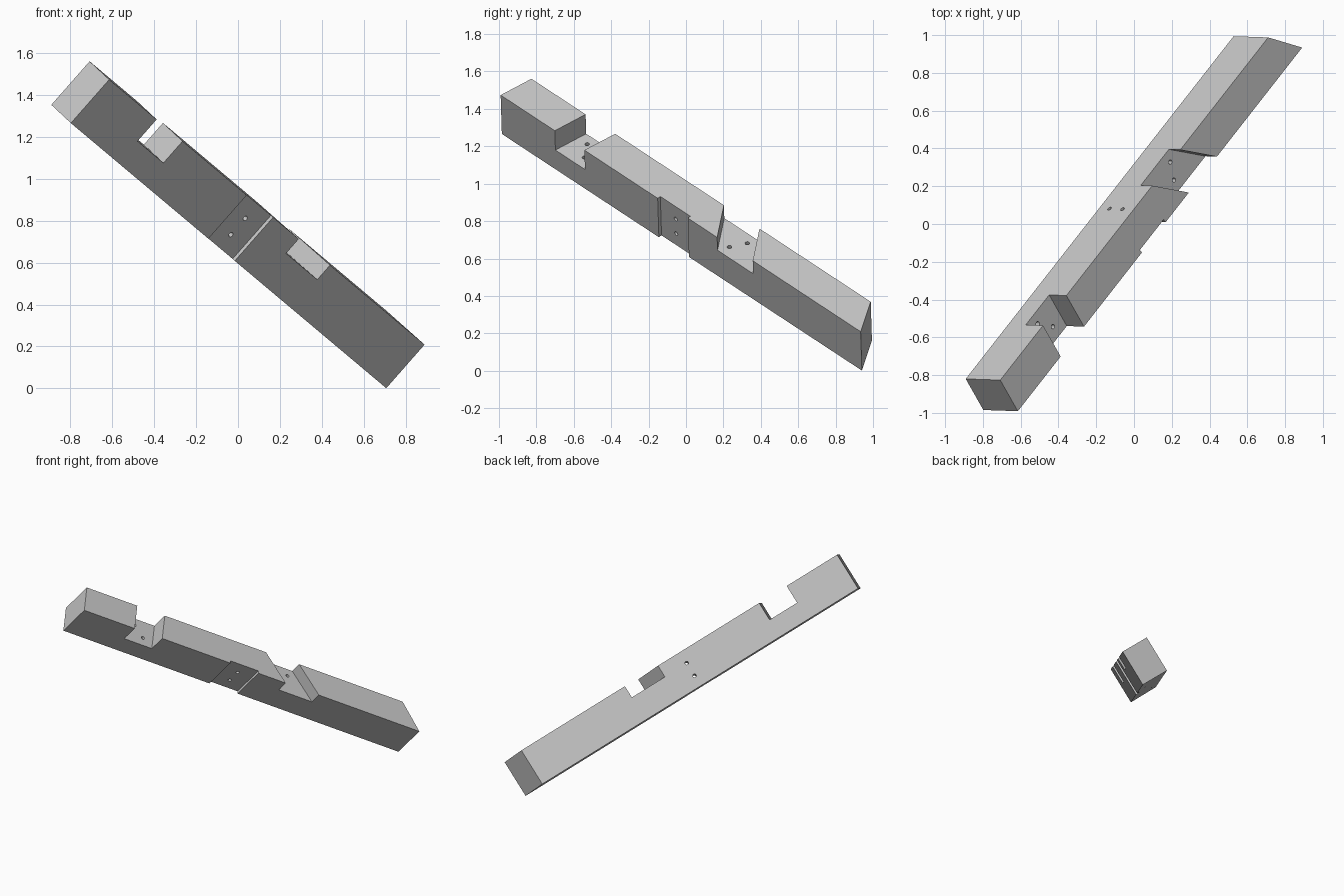
import bpy, bmesh, math
from mathutils import Matrix, Vector

cube = bpy.data.objects.get("Cube")
if cube:
    bpy.data.objects.remove(cube, do_unlink=True)

# Beam frame: along the length, out of the front face, up through the top face
ORIGIN = Vector((-0.891, -0.82, 1.353))
along = Vector((0.547, 0.6996, -0.4597)).normalized()
up = Vector((0.65, -0.036, 0.759))
up = (up - along * up.dot(along)).normalized()
out = along.cross(up)
FRAME = Matrix((along, out, up)).transposed().to_4x4()
FRAME.translation = ORIGIN
DEPTH, HEIGHT = 0.207, 0.277

wood = bpy.data.materials.new("plain_grey")
wood.use_nodes = True
grey = (0.57, 0.57, 0.57, 1)
wood.diffuse_color = grey
wood.node_tree.nodes["Principled BSDF"].inputs["Base Color"].default_value = grey


def finish(name, bm):
    """Move a part from the beam frame to the world."""
    bmesh.ops.transform(bm, matrix=FRAME, verts=bm.verts)
    bmesh.ops.recalc_face_normals(bm, faces=bm.faces)
    mesh = bpy.data.meshes.new(name)
    bm.to_mesh(mesh)
    bm.free()
    mesh.materials.append(wood)
    obj = bpy.data.objects.new(name, mesh)
    bpy.context.scene.collection.objects.link(obj)
    return obj


def block(name, start, start_skew, end, end_skew, t0, t1, h0, h1):
    """Block whose two ends are slanted across the depth."""
    bm = bmesh.new()
    plan = [(start + start_skew * t0, t0), (end + end_skew * t0, t0),
            (end + end_skew * t1, t1), (start + start_skew * t1, t1)]
    face = bm.faces.new([bm.verts.new((s, t, h0)) for s, t in plan])
    new = bmesh.ops.extrude_face_region(bm, geom=[face])["geom"]
    bmesh.ops.translate(bm, vec=(0, 0, h1 - h0),
                        verts=[v for v in new if isinstance(v, bmesh.types.BMVert)])
    return finish(name, bm)


def drill(name, s, t, h, across):
    """Long round cutter, upright or running front to back."""
    bm = bmesh.new()
    turn = Matrix.Rotation(math.pi / 2, 4, 'X') if across else Matrix()
    bmesh.ops.create_cone(bm, cap_ends=True, segments=24, radius1=0.012,
                          radius2=0.012, depth=1,
                          matrix=Matrix.Translation((s, t, h)) @ turn)
    return finish(name, bm)


beam = block("notched_beam", 0, -0.116, 2.593, 0.65, 0, DEPTH, 0, HEIGHT)

# Two slanted top notches and a shallow front recess
cutters = [
    block("upper_notch_cutter", 0.414, -0.116, 0.64, -0.116, -0.1, 0.3, 0.139, 0.4),
    block("lower_notch_cutter", 1.471, 0.77, 1.743, 0.77, -0.1, 0.3, 0.185, 0.4),
    block("front_recess_cutter", 1.176, 0, 1.406, 0, DEPTH - 0.02, 0.3, -0.1, 0.4),
]

# A pair of bolt holes through each cut
for s, t in ((0.478, 0.055), (0.544, 0.141), (1.657, 0.144), (1.704, 0.056)):
    cutters.append(drill("upright_drill", s, t, HEIGHT / 2, False))
for h in (0.083, 0.187):
    cutters.append(drill("cross_drill", 1.291, DEPTH / 2, h, True))

for cutter in cutters:
    cutter.hide_render = True
    cut = beam.modifiers.new(cutter.name, 'BOOLEAN')
    cut.operation = 'DIFFERENCE'
    cut.solver = 'EXACT'
    cut.object = cutter

# Bake the cuts and discard the cutters
graph = bpy.context.evaluated_depsgraph_get()
baked = bpy.data.meshes.new_from_object(beam.evaluated_get(graph))
beam.modifiers.clear()
beam.data = baked
for cutter in cutters:
    bpy.data.objects.remove(cutter, do_unlink=True)
